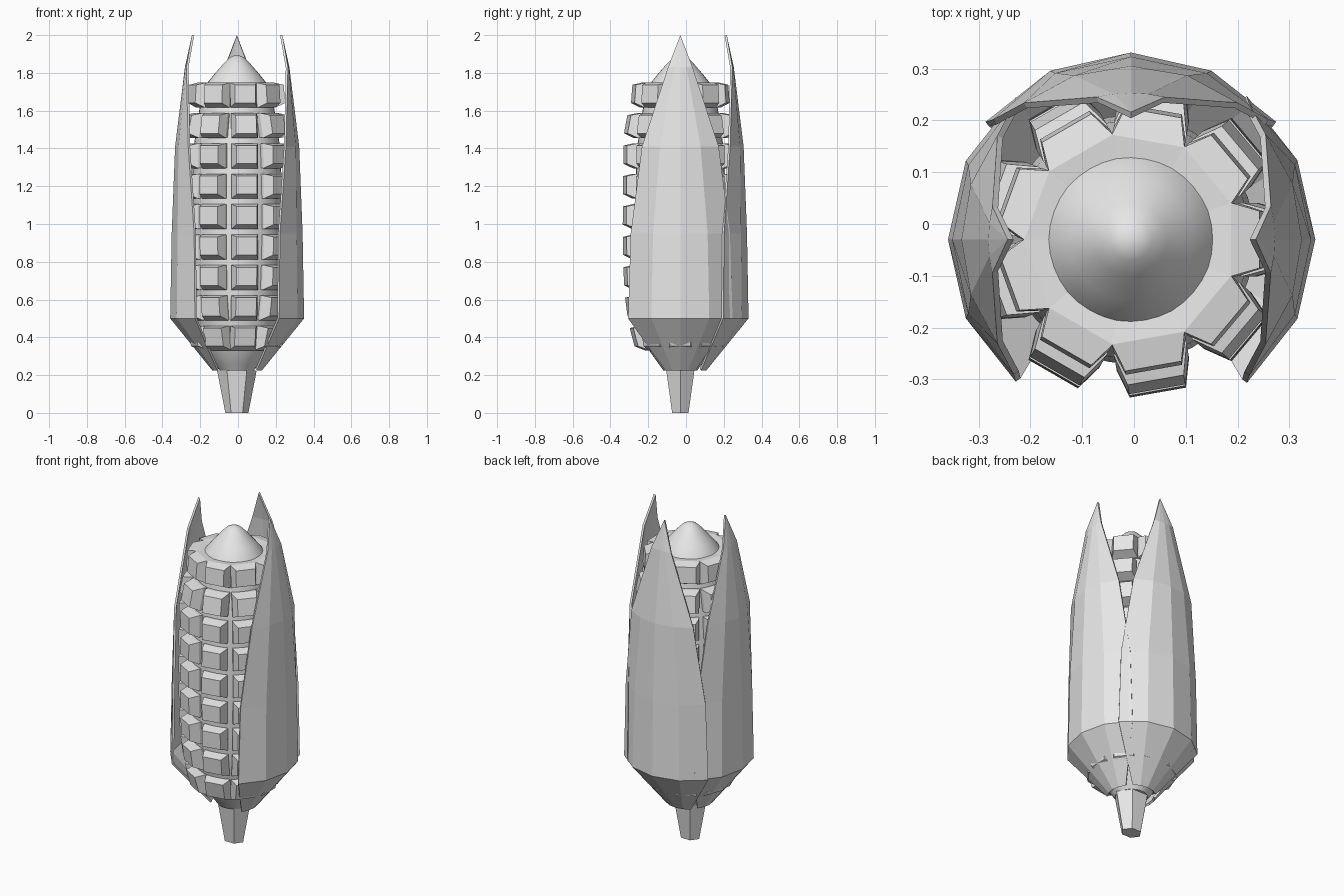
import bpy
import bmesh
from math import sin, cos, radians, tau

if "Cube" in bpy.data.objects:
    bpy.data.objects.remove(bpy.data.objects["Cube"], do_unlink=True)

CENTRE = (-0.006, -0.03, 0)

grey = bpy.data.materials.new("plain_grey")
grey.use_nodes = True
grey.diffuse_color = (0.8, 0.8, 0.8, 1)
grey.node_tree.nodes["Principled BSDF"].inputs["Base Color"].default_value = (0.8, 0.8, 0.8, 1)


def finish(name, bm, closed=True):
    if closed:
        bmesh.ops.recalc_face_normals(bm, faces=bm.faces)
    mesh = bpy.data.meshes.new(name)
    bm.to_mesh(mesh)
    bm.free()
    mesh.materials.append(grey)
    obj = bpy.data.objects.new(name, mesh)
    obj.location = CENTRE
    bpy.context.collection.objects.link(obj)
    return obj


def lathe(name, profile, sides, squash=1.0):
    """Stack rings of (radius, height) and cap both ends."""
    bm = bmesh.new()
    rings = [[bm.verts.new((r * cos(tau * i / sides), squash * r * sin(tau * i / sides), z))
              for i in range(sides)] for r, z in profile]
    for low, high in zip(rings, rings[1:]):
        for i in range(sides):
            j = (i + 1) % sides
            bm.faces.new((low[i], low[j], high[j], high[i]))
    bm.faces.new(rings[0])
    bm.faces.new(rings[-1])
    return finish(name, bm)


def lookup(table, z):
    """Linear interpolation in a list of (height, value)."""
    for (z0, v0), (z1, v1) in zip(table, table[1:]):
        if z <= z1:
            return v0 + (v1 - v0) * (z - z0) / (z1 - z0)
    return table[-1][1]


# Stalk
lathe("stalk", [(0.061, 0), (0.105, 0.225)], 6, squash=0.82)

# Smooth cob core with a domed tip
core = lathe("cob_core", [(0.09, 0.225), (0.115, 0.26), (0.165, 0.33), (0.205, 0.43),
                          (0.228, 0.6), (0.24, 0.85), (0.24, 1.15), (0.23, 1.4),
                          (0.2, 1.6), (0.185, 1.68), (0.162, 1.74), (0.118, 1.795),
                          (0.07, 1.85), (0.04, 1.88), (0.015, 1.892)], 36)
core.data.shade_smooth()
bpy.context.view_layer.objects.active = core
core.select_set(True)
bpy.ops.object.shade_smooth_by_angle(angle=radians(40))
core.select_set(False)

# Kernels: tapered blocks in nine rings of nine
kernel_radius = [(0.3, 0.215), (0.36, 0.24), (0.46, 0.265), (0.56, 0.283), (0.7, 0.295),
                 (1.0, 0.3), (1.45, 0.296), (1.54, 0.288), (1.63, 0.256), (1.74, 0.248)]
bm = bmesh.new()
for row in range(9):
    mid = 0.395 + row * 0.161
    for column in range(9):
        a = tau * column / 9
        loops = []
        # (half width, bottom, top, depth below the outer surface)
        for half, bottom, top, depth in ((0.06, -0.06, 0.06, 0.11),
                                         (0.071, -0.066, 0.066, 0.055),
                                         (0.055, -0.042, 0.054, 0)):
            loop = []
            for t, h in ((-half, bottom), (half, bottom), (half, top), (-half, top)):
                r = lookup(kernel_radius, mid + h) - depth
                loop.append(bm.verts.new((r * cos(a) - t * sin(a),
                                          r * sin(a) + t * cos(a), mid + h)))
            loops.append(loop)
        for inner, outer in zip(loops, loops[1:]):
            for i in range(4):
                j = (i + 1) % 4
                bm.faces.new((inner[i], inner[j], outer[j], outer[i]))
        bm.faces.new(loops[0][::-1])
        bm.faces.new(loops[-1])
finish("kernels", bm)

# Husk leaves: faceted pointed shells, as (height, radius, half angle in degrees)
leaf_rows = [(0.225, 0.13, 37), (0.5, 0.353, 51), (0.95, 0.345, 49),
             (1.41, 0.327, 38), (1.83, 0.275, 13.5)]


def leaf(name, facing, extra):
    bm = bmesh.new()
    rows = []
    for z, r, spread in leaf_rows:
        rows.append([bm.verts.new(((r + extra) * cos(radians(facing + spread * k / 2)),
                                   (r + extra) * sin(radians(facing + spread * k / 2)), z))
                     for k in range(-2, 3)])
    for low, high in zip(rows, rows[1:]):
        for i in range(4):
            bm.faces.new((low[i], low[i + 1], high[i + 1], high[i]))
    r = 0.238 + extra
    tip = bm.verts.new((r * cos(radians(facing)), r * sin(radians(facing)), 2.0))
    for i in range(4):
        bm.faces.new((rows[-1][i], rows[-1][i + 1], tip))
    obj = finish(name, bm, closed=False)
    shell = obj.modifiers.new("thickness", 'SOLIDIFY')
    shell.thickness = 0.012
    shell.offset = -1


leaf("left_leaf", 0, 0.003)
leaf("back_leaf", 90, 0.008)
leaf("right_leaf", 180, 0)
